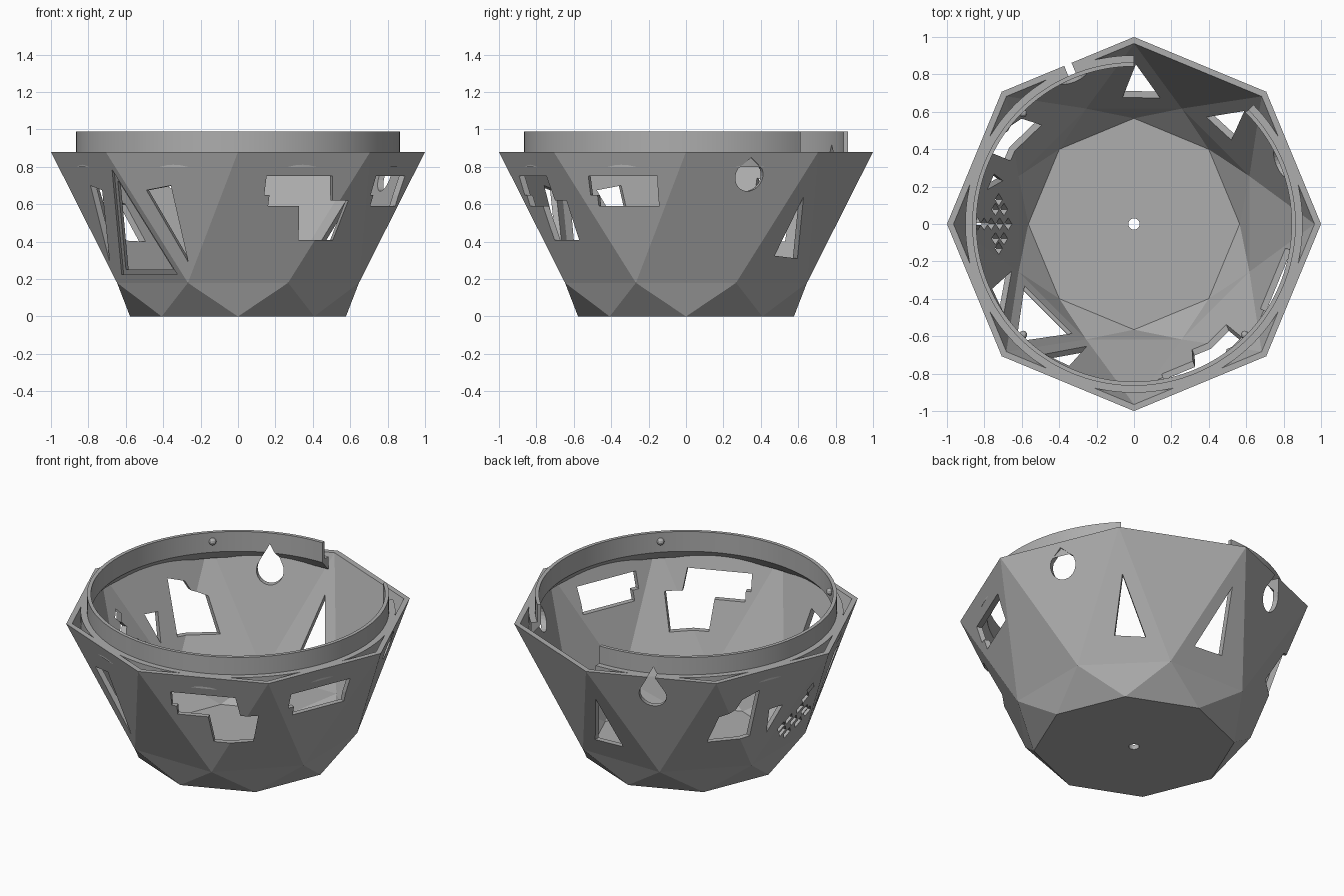
import bpy, bmesh, math
from mathutils import Vector

if "Cube" in bpy.data.objects:
    bpy.data.objects.remove(bpy.data.objects["Cube"])

grey = bpy.data.materials.new("plain grey")
grey.diffuse_color = (0.42, 0.42, 0.42, 1)
grey.use_nodes = True
grey.node_tree.nodes["Principled BSDF"].inputs["Base Color"].default_value = grey.diffuse_color


def make(name, bm):
    bmesh.ops.recalc_face_normals(bm, faces=bm.faces)
    me = bpy.data.meshes.new(name)
    bm.to_mesh(me)
    bm.free()
    me.materials.append(grey)
    ob = bpy.data.objects.new(name, me)
    bpy.context.collection.objects.link(ob)
    return ob


def polar(r, deg, z, t=0.0):
    """Point at radius r in direction deg, shifted t sideways (counter-clockwise)."""
    a = math.radians(deg)
    return Vector((r * math.cos(a) - t * math.sin(a), r * math.sin(a) + t * math.cos(a), z))


# Faceted bowl wall: octagon rim, half-turned middle ring, octagon base
def shell(bm, rim, mid, base):
    top, middle, low = ([bm.verts.new(polar(r, 45 * i + off, z)) for i in range(8)]
                        for (r, z), off in ((rim, 0), (mid, 22.5), (base, 0)))
    for i in range(8):
        j = (i + 1) % 8
        bm.faces.new((top[i], top[j], middle[i]))
        bm.faces.new((top[j], middle[j], middle[i]))
        bm.faces.new((low[j], middle[i], middle[j]))
        bm.faces.new((low[i], low[j], middle[i]))
    bm.faces.new(low)
    return top


bm = bmesh.new()
outer = shell(bm, (1.0, 0.88), (0.70, 0.18), (0.577, 0.0))
inner = shell(bm, (0.965, 0.88), (0.668, 0.19), (0.565, 0.03))
for i in range(8):
    j = (i + 1) % 8
    bm.faces.new((outer[i], outer[j], inner[j], inner[i]))
bowl = make("bowl", bm)

# Round collar with a flange below, open over one side of the octagon
bm = bmesh.new()
profile = [(0.902, 0.80), (0.902, 0.88), (0.865, 0.88), (0.865, 0.99), (0.843, 0.99), (0.843, 0.865)]
STEPS = 126
rings = [[bm.verts.new(polar(r, 90 + 315 * k / STEPS, z)) for r, z in profile] for k in range(STEPS + 1)]
for a, b in zip(rings, rings[1:]):
    for i in range(len(profile)):
        j = (i + 1) % len(profile)
        bm.faces.new((a[i], a[j], b[j], b[i]))
bm.faces.new(rings[0])
bm.faces.new(rings[-1])
collar = make("collar", bm)


# Openings: outlines of (sideways, height) pushed outward through the wall
def cut(target, deg, outline, start=lambda z: 0.55):
    bm = bmesh.new()
    near = [bm.verts.new(polar(start(z), deg, z, t)) for t, z in outline]
    far = [bm.verts.new(polar(1.15, deg, z, t)) for t, z in outline]
    n = len(outline)
    for i in range(n):
        j = (i + 1) % n
        bm.faces.new((near[i], near[j], far[j], far[i]))
    bm.faces.new(near)
    bm.faces.new(far)
    apply_cut(target, make("opening_cutter", bm))


def apply_cut(target, cutter):
    cutter.hide_render = True
    mod = target.modifiers.new("opening", 'BOOLEAN')
    mod.operation = 'DIFFERENCE'
    mod.solver = 'EXACT'
    mod.object = cutter
    bpy.context.view_layer.objects.active = target
    bpy.ops.object.modifier_apply(modifier=mod.name)
    bpy.data.objects.remove(cutter)


def mirrored(outline):
    return [(-t, z) for t, z in outline]


def drop(tip, z=0.75, r=0.08):
    arc = [math.radians(150 + 240 * k / 16) for k in range(17)]
    return [(r * math.cos(a), z + r * math.sin(a)) for a in arc] + [(0, tip)]


# Drop windows
cut(bowl, 112.5, drop(0.92))
cut(collar, 112.5, drop(0.92))
cut(bowl, 22.5, drop(0.85))

# Slim triangular windows
cut(bowl, 45, [(-0.05, 0.325), (0.13, 0.31), (0.01, 0.64)])
cut(bowl, 90, [(-0.14, 0.30), (0.06, 0.31), (-0.01, 0.66)])

# Large triangular window with a shallow recessed frame
cut(bowl, 225, [(-0.21, 0.225), (0.21, 0.225), (0, 0.785)], lambda z: 0.632 + 0.504 * (z - 0.18))
cut(bowl, 225, [(-0.18, 0.25), (0.18, 0.25), (0, 0.73)])

# Shard windows on both sides of the large triangle
shard = [(-0.174, 0.675), (0.017, 0.29), (-0.03, 0.70)]
cut(bowl, 247.5, shard)
cut(bowl, 202.5, mirrored(shard))

# Stepped windows
cut(bowl, 292.5, [(-0.17, 0.59), (0.01, 0.59), (0.03, 0.41), (0.25, 0.41), (0.30, 0.62),
                  (0.20, 0.62), (0.18, 0.75), (-0.20, 0.75), (-0.20, 0.65), (-0.17, 0.65)])
cut(bowl, 337.5, [(-0.16, 0.59), (0.19, 0.59), (0.19, 0.65), (0.20, 0.75),
                  (-0.20, 0.75), (-0.20, 0.65), (-0.16, 0.65)])
cut(bowl, 157.5, [(-0.30, 0.40), (-0.06, 0.41), (-0.06, 0.74), (-0.17, 0.70), (-0.20, 0.64), (-0.29, 0.60)])
cut(bowl, 157.5, [(0.055, 0.40), (0.13, 0.58), (0.04, 0.575)])

# Snowflake window: a centre diamond, six arms and a tall stem
spots = [(0, 0.39)] + [(0.09 * math.sin(math.radians(a)), 0.39 + 0.09 * math.cos(math.radians(a)))
                       for a in range(0, 360, 60)]
spots += [(0, 0.555), (0, 0.625), (0.13, 0.40), (-0.13, 0.40)]
for t, z in spots:
    cut(bowl, 180, [(t - 0.033, z), (t, z - 0.04), (t + 0.033, z), (t, z + 0.04)])

# Drain hole in the floor
bm = bmesh.new()
bmesh.ops.create_cone(bm, cap_ends=True, segments=24, radius1=0.03, radius2=0.03, depth=0.3)
apply_cut(bowl, make("drain_cutter", bm))

# Small locking pins inside the collar
for deg in (135, 225, 315):
    bm = bmesh.new()
    bmesh.ops.create_uvsphere(bm, u_segments=10, v_segments=6, radius=0.022)
    bmesh.ops.translate(bm, verts=bm.verts, vec=polar(0.838, deg, 0.935))
    make("locking_pin", bm)

# Smooth round collar with crisp edges
bpy.ops.object.select_all(action='DESELECT')
collar.select_set(True)
bpy.context.view_layer.objects.active = collar
bpy.ops.object.shade_smooth_by_angle(angle=math.radians(30))
